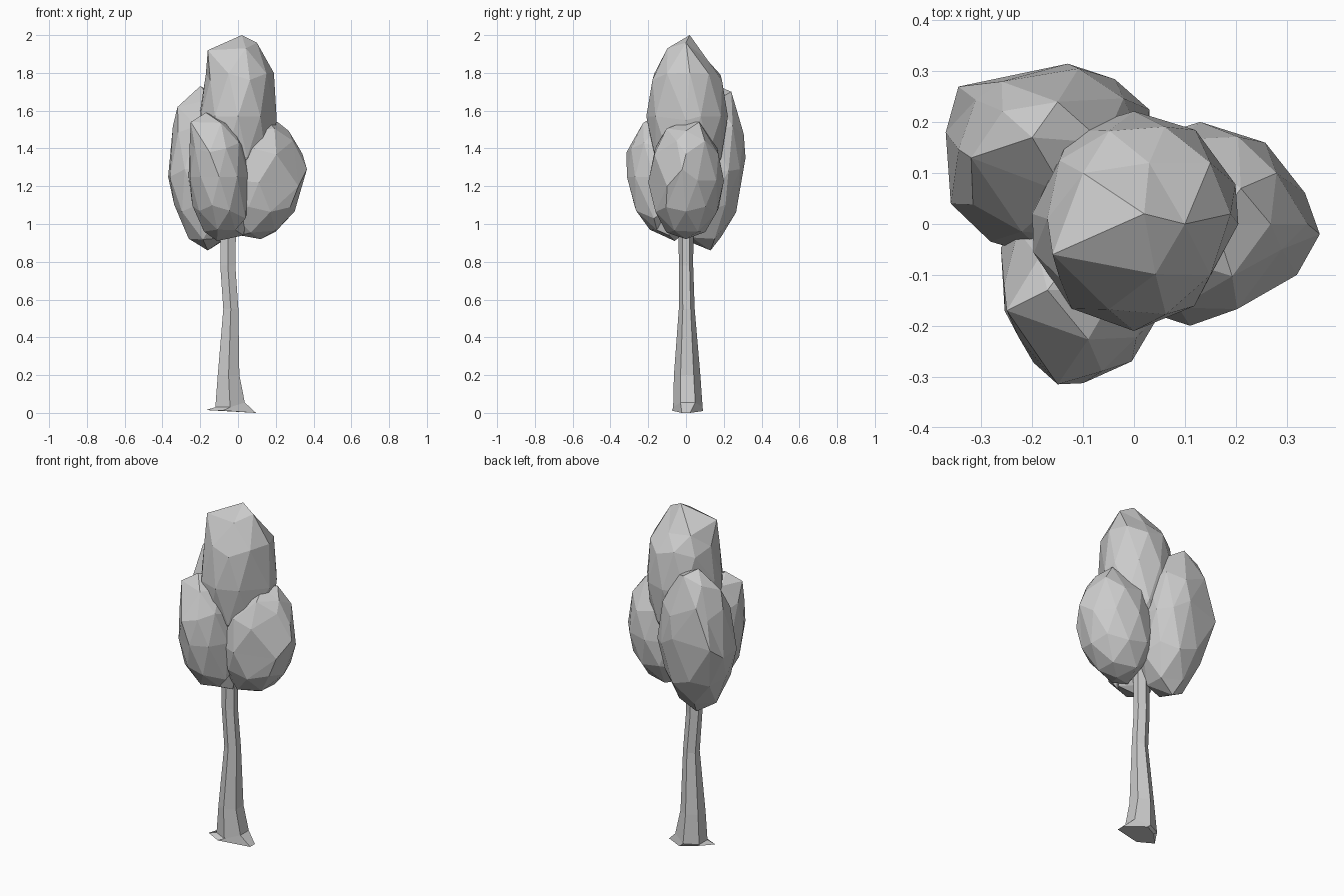
import bpy, bmesh, math, random
from mathutils import Vector

cube = bpy.data.objects.get("Cube")
if cube:
    bpy.data.objects.remove(cube, do_unlink=True)
random.seed(4)

grey = bpy.data.materials.new("plain grey")
grey.use_nodes = True
colour = (0.6, 0.6, 0.6, 1)
grey.diffuse_color = colour
grey.node_tree.nodes["Principled BSDF"].inputs["Base Color"].default_value = colour


def finish(name, bm):
    bmesh.ops.recalc_face_normals(bm, faces=bm.faces[:])
    mesh = bpy.data.meshes.new(name)
    bm.to_mesh(mesh)
    bm.free()
    mesh.materials.append(grey)
    bpy.context.collection.objects.link(bpy.data.objects.new(name, mesh))


def leaf_clump(name, centre, radii, lean, corners):
    """Faceted egg, leaning with height, with a few corners pulled into place."""
    bm = bmesh.new()
    bmesh.ops.create_icosphere(bm, subdivisions=2, radius=1)
    for v in bm.verts:
        d = v.co * random.uniform(0.98, 1.03)
        v.co = Vector(centre) + Vector([a * r for a, r in zip(d, radii)])
        v.co.x += lean[0] * d.z
        v.co.y += lean[1] * d.z
    free = list(bm.verts)
    for corner in map(Vector, corners):
        v = min(free, key=lambda w: (w.co - corner).length)
        v.co = corner
        free.remove(v)
    finish(name, bm)


# Foliage
leaf_clump("top_foliage", (0, 0.01, 1.57), (0.205, 0.215, 0.42), (0.01, 0),
           [(0.02, 0.02, 2), (-0.16, -0.06, 1.92), (0.1, 0, 1.96),
            (0.19, 0.02, 1.8), (0.205, 0, 1.55), (-0.1, 0.1, 1.87),
            (0.03, 0.12, 1.86), (-0.2, 0.02, 1.6)])
leaf_clump("left_foliage", (0.13, 0, 1.23), (0.22, 0.2, 0.315), (0.03, 0),
           [(0.365, -0.02, 1.29), (0.28, 0.1, 1.44), (0.21, 0.07, 1.54),
            (0.29, -0.05, 1.44), (0.11, -0.2, 1.22), (0.32, -0.1, 1.2),
            (0.12, 0, 0.92), (0.01, -0.04, 0.94)])
leaf_clump("front_foliage", (-0.1, -0.11, 1.25), (0.165, 0.2, 0.335), (-0.02, -0.02),
           [(-0.17, -0.13, 1.59), (-0.25, -0.17, 1.54), (-0.15, -0.315, 1.38),
            (0.04, -0.17, 1.03), (-0.11, -0.06, 0.91), (0.03, -0.09, 0.94),
            (-0.18, -0.1, 0.96)])
leaf_clump("back_foliage", (-0.16, 0.125, 1.29), (0.205, 0.195, 0.425), (-0.01, 0.04),
           [(-0.2, 0.17, 1.73), (-0.15, 0.24, 1.7), (-0.32, 0.13, 1.62),
            (-0.26, 0.28, 1.55), (-0.37, 0.18, 1.25), (-0.16, 0.13, 0.86),
            (-0.345, 0.27, 1.32), (-0.13, 0.315, 1.35), (0.03, 0.225, 1.28),
            (-0.36, 0.04, 1.25)])

# Trunk: six-sided rings given as height, centre x and y, radius x and y
rings = [(0.03, -0.042, 0.01, 0.09, 0.078), (0.2, -0.05, 0.006, 0.066, 0.07),
         (0.55, -0.038, 0.004, 0.046, 0.042), (0.78, -0.054, 0, 0.046, 0.038),
         (1.1, -0.05, 0, 0.048, 0.04)]
# Root tips spread unevenly on the ground
roots = [(0.095, 0.022, 0), (-0.02, 0.09, 0.01), (-0.1, 0.045, 0.015),
         (-0.17, -0.03, 0.015), (-0.08, -0.075, 0.012), (0.095, -0.022, 0)]
bm = bmesh.new()
loops = [[bm.verts.new(p) for p in roots]]
for z, cx, cy, rx, ry in rings:
    angles = [math.radians(30 + 60 * i) for i in range(6)]
    loops.append([bm.verts.new((cx + rx * math.cos(a), cy + ry * math.sin(a), z))
                  for a in angles])
for low, high in zip(loops, loops[1:]):
    for i in range(6):
        j = (i + 1) % 6
        bm.faces.new((low[i], low[j], high[j], high[i]))
# The long root rises a little higher up the trunk
for v in loops[1]:
    if v.co.x > 0:
        v.co.z = 0.055
bm.faces.new(loops[0])
bm.faces.new(loops[-1])
finish("trunk", bm)
